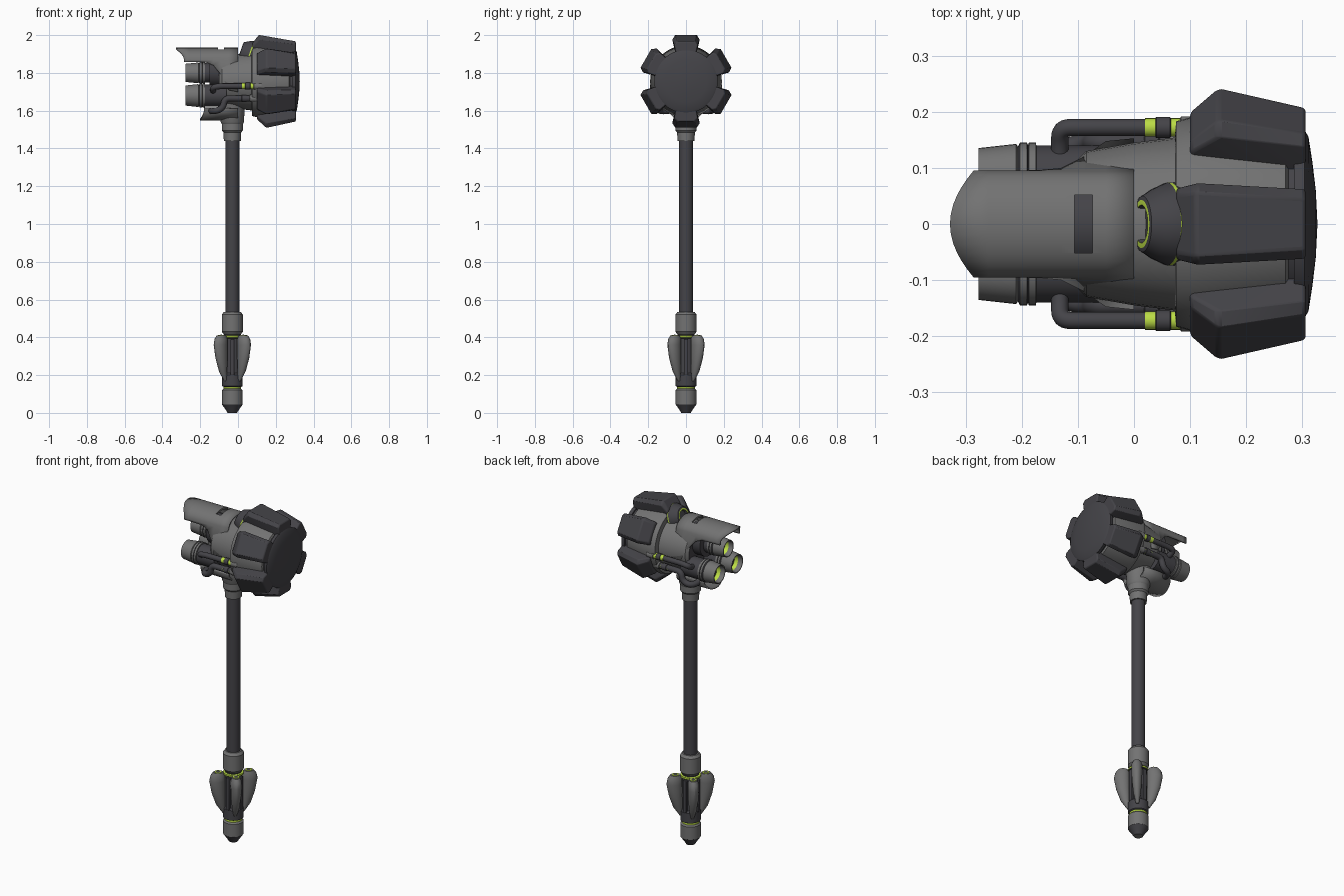
import bpy, bmesh, math
from mathutils import Vector, Matrix

if "Cube" in bpy.data.objects:
    bpy.data.objects.remove(bpy.data.objects["Cube"])


def material(name, rgb):
    m = bpy.data.materials.new(name)
    m.diffuse_color = (*rgb, 1)
    m.use_nodes = True
    m.node_tree.nodes["Principled BSDF"].inputs["Base Color"].default_value = m.diffuse_color
    return m


GRAY = material("steel gray", (0.17, 0.17, 0.17))
DARK = material("charcoal", (0.058, 0.057, 0.065))
LIME = material("lime glow", (0.50, 0.72, 0.06))
MATS = [GRAY, DARK, LIME]
G, D, L = 0, 1, 2
HX, AZ = -0.03, 1.755          # handle axis x, head axis z


def finish(name, bm, bevel=0, mat=None):
    bmesh.ops.recalc_face_normals(bm, faces=bm.faces)
    me = bpy.data.meshes.new(name)
    bm.to_mesh(me)
    bm.free()
    ob = bpy.data.objects.new(name, me)
    bpy.context.collection.objects.link(ob)
    for m in ([mat] if mat else MATS):
        me.materials.append(m)
    if bevel:
        b = ob.modifiers.new("Bevel", 'BEVEL')
        b.width, b.segments = bevel, 2
        b.limit_method, b.angle_limit = 'ANGLE', math.radians(20)
    return ob


def lathe(name, prof, origin, axis=(0, 0, 1), seg=32):
    """Revolve (t, radius, colour of the band after it) around an axis."""
    bm = bmesh.new()
    M = Matrix.Translation(origin) @ Vector(axis).to_track_quat('Z', 'Y').to_matrix().to_4x4()
    rings = []
    for t, r, _ in prof:
        n = seg if r > 1e-5 else 1
        rings.append([bm.verts.new(M @ Vector((r * math.cos(2 * math.pi * i / seg),
                                               r * math.sin(2 * math.pi * i / seg), t))) for i in range(n)])
    for (a, b, p) in zip(rings, rings[1:], prof):
        for i in range(seg):
            j = (i + 1) % seg
            vs = [a[i % len(a)], a[j % len(a)], b[j % len(b)], b[i % len(b)]]
            f = bm.faces.new(list(dict.fromkeys(vs)))
            f.material_index = p[2]
    return finish(name, bm)


def hull(name, pts, bevel, mat, M):
    bm = bmesh.new()
    for p in pts:
        bm.verts.new(M @ Vector(p))
    bmesh.ops.convex_hull(bm, input=bm.verts)
    bmesh.ops.dissolve_limit(bm, angle_limit=0.02, verts=bm.verts, edges=bm.edges)
    return finish(name, bm, bevel, mat)


# ---- handle ----
base = (HX, 0, 0)
lathe("pommel", [(0, 0, G), (0, .025, D), (.012, .032, D), (.045, .055, G), (.12, .055, G), (.128, .047, L),
                 (.138, .047, D), (.142, .055, D), (.20, .055, D), (.21, .045, D)], base)
lathe("grip_core", [(.2, .045, D), (.395, .045, D), (.398, .055, L), (.408, .055, L), (.41, .045, D), (.43, .045, G)], base)
lathe("grip_collar", [(.415, 0, G), (.415, .045, G), (.43, .056, G), (.52, .056, G), (.535, .045, G), (.535, 0, G)], base)
lathe("shaft", [(.5, .037, D), (1.48, .037, D)], base)
lathe("neck", [(1.44, 0, G), (1.44, .045, G), (1.485, .047, G), (1.495, .056, G), (1.53, .056, G), (1.54, .062, G),
               (1.60, .064, G), (1.66, .075, G)], base)

# Four grip pods on the diagonals; rows are z, inner radius, outer radius, half width
pod = [(.17, .045, .06, .008), (.22, .045, .094, .019), (.29, .045, .118, .027), (.36, .045, .131, .030),
       (.39, .045, .125, .029), (.41, .055, .110, .022)]
for k in range(4):
    a = math.radians(45 + 90 * k)
    R = Matrix.Translation(base) @ Matrix.Rotation(a, 4, 'Z')
    bm = bmesh.new()
    rows = []
    for z, r0, r1, w in pod:
        c, h = (r0 + r1) / 2, (r1 - r0) / 2
        rows.append([bm.verts.new(R @ Vector((c + h * math.cos(i * math.pi / 8), w * math.sin(i * math.pi / 8), z)))
                     for i in range(16)])
    for p, q in zip(rows, rows[1:]):
        for i in range(16):
            bm.faces.new((p[i], p[(i + 1) % 16], q[(i + 1) % 16], q[i]))
    bm.faces.new(rows[0])
    bm.faces.new(rows[-1])
    finish(f"grip_pod_{k}", bm, 0, GRAY)
    top = R @ Vector((.083, 0, .408))
    lathe(f"pod_light_{k}", [(0, .018, L), (.005, .018, L), (.005, .011, D), (.006, 0, D)], top, seg=16)
    # dark rib between pods
    Rr = Matrix.Translation(base) @ Matrix.Rotation(a + math.pi / 4, 4, 'Z')
    hull(f"grip_rib_{k}", [(x, y, z) for x in (.03, .056) for y in (-.011, .011) for z in (.2, .39)], .003, DARK, Rr)

# ---- hammer head ----
X = (1, 0, 0)
mid = (0, 0, AZ)
lathe("head_body", [(-.10, 0, D), (-.10, .115, G), (-.085, .13, G), (.0, .145, G), (.08, .155, G)], mid, X)
lathe("head_drum", [(.07, .12, G), (.075, .183, G), (.10, .19, G), (.27, .165, G), (.275, .155, D), (.295, .155, D)], mid, X, 48)
lathe("striking_face", [(.285, 0, D), (.285, .165, D), (.304, .168, D), (.311, .155, D), (.318, .11, D),
                        (.324, .06, D), (.327, 0, D)], mid, X, 48)
for k in range(6):
    x0, x1 = (.075, .11) if k == 0 else (.10, .15)
    half = [(x0, .05, .14), (.306, .05, .125), (x0, .064, .185), (x1, .073, .222), (.306, .062, .195),
            (x0, .052, .20), (x1, .058, .246), (.306, .046, .212)]
    M = Matrix.Translation(mid) @ Matrix.Rotation(math.radians(60 * k), 4, 'X')
    hull(f"head_block_{k}", [(x, s * y, z) for x, y, z in half for s in (1, -1)], .006, DARK, M)

# Round port behind the top block
lathe("top_port", [(-.10, .072, D), (-.053, .074, L), (-.047, .074, D), (-.02, .062, D), (0, .05, D), (.002, .043, L),
                   (.002, .034, D), (-.01, .03, D), (-.01, 0, D)], (.015, 0, 1.915), (-.94, 0, .33))


def shell(name, cols, zc, r, up, cut, a_max=90):
    """Curved plate: columns of x, lower edge z, half width of lower edge; cut sweeps the rear edge."""
    bm = bmesh.new()
    rows = []
    N = 16
    for n, (x, zl, w) in enumerate(cols):
        arc = []
        for i in range(N + 1):
            a = math.radians(-a_max + 2 * a_max * i / N)
            y, z = r * math.sin(a), zc + up * r * math.cos(a)
            arc.append((x + (cut * (y / r) ** 2 if n == 0 else 0), y, z))
        e0, e1 = arc[0], arc[-1]
        pts = [(e0[0], -w, zl)] + arc + [(e1[0], w, zl)]
        rows.append([bm.verts.new(p) for p in pts])
    for p, q in zip(rows, rows[1:]):
        for i in range(len(p) - 1):
            bm.faces.new((p[i], p[i + 1], q[i + 1], q[i]))
    ob = finish(name, bm, 0, GRAY)
    s = ob.modifiers.new("Solidify", 'SOLIDIFY')
    s.thickness, s.offset = .01, 0
    return ob


top = shell("top_shell", [(-.328, 1.858, .09), (-.26, 1.858, .09), (-.17, 1.856, .091), (-.13, 1.84, .095),
                          (-.09, 1.79, .115), (-.05, 1.71, .143), (.0, 1.70, .148)], 1.868, .09, .67, .042)
shell("bottom_shell", [(-.20, 1.615, .088), (-.08, 1.615, .088), (.0, 1.61, .085)], 1.605, .086, -.6, .02)

# Vent slot through the top shell
bm = bmesh.new()
bmesh.ops.create_cube(bm, size=1, matrix=Matrix.Translation((-.09, 0, 1.925)) @ Matrix.Diagonal((.032, .104, .08, 1)))
cutter = finish("slot_cutter", bm, 0, GRAY)
cutter.hide_render = True
cutter.hide_set(True)
b = top.modifiers.new("Slot", 'BOOLEAN')
b.operation, b.object = 'DIFFERENCE', cutter
lathe("slot_backing", [(-.15, 0, D), (-.15, .085, D), (-.05, .085, D), (-.05, 0, D)], (0, 0, 1.81), X)

# ---- thrusters ----
for n, (y, z, r) in enumerate([(0, 1.80, .056), (.082, 1.68, .062), (-.082, 1.68, .062)]):
    lathe(f"thruster_{n}", [(-.22, .0, D), (-.225, r * .30, L), (-.228, r * .52, D), (-.228, r * .68, L),
                            (-.25, r * .72, G), (-.277, r * .78, G), (-.277, r * .86, G), (-.21, r * .98, G),
                            (-.207, r * .9, D), (-.203, r * 1.02, G), (-.191, r * 1.02, D), (-.189, r * .95, D),
                            (-.187, r * 1.02, G), (-.175, r * 1.02, G), (-.174, r * .93, D), (-.06, r * .93, D),
                            (-.06, 0, D)], (0, y, z), X)


# ---- side pipes ----
def pipe(name, pts, r):
    cu = bpy.data.curves.new(name, 'CURVE')
    cu.dimensions = '3D'
    cu.bevel_depth, cu.bevel_resolution, cu.resolution_u = r, 4, 6
    sp = cu.splines.new('NURBS')
    sp.points.add(len(pts) - 1)
    for p, c in zip(sp.points, pts):
        p.co = (*c, 1)
    sp.order_u, sp.use_endpoint_u = 3, True
    cu.materials.append(DARK)
    bpy.context.collection.objects.link(bpy.data.objects.new(name, cu))


for s, side in ((1, "back"), (-1, "front")):
    pipe(f"upper_pipe_{side}", [(-.132, s * .11, 1.70), (-.132, s * .14, 1.705), (-.132, s * .172, 1.725),
                                (-.09, s * .172, 1.73), (-.05, s * .172, 1.73), (.08, s * .172, 1.73)], .0155)
    pipe(f"lower_pipe_{side}", [(-.14, s * .09, 1.60), (-.135, s * .135, 1.595), (-.08, s * .145, 1.61),
                                (-.07, s * .145, 1.665), (-.02, s * .145, 1.665), (.08, s * .145, 1.665)], .017)
    for nm, y, z, dx in (("upper", .172, 1.73, 0), ("lower", .145, 1.665, -.02)):
        lathe(f"{nm}_coupling_{side}", [(.02, .012, L), (.02, .0165, L), (.038, .0165, D), (.04, .019, D), (.064, .019, D),
                                        (.066, .0165, L), (.082, .0165, G), (.084, .02, G), (.125, .02, G)],
              (dx, s * y, z), X, 20)

# Smooth shading with sharp edges kept
bpy.ops.object.select_all(action='DESELECT')
for ob in bpy.data.objects:
    if ob.type == 'MESH' and ob is not cutter:
        ob.select_set(True)
        bpy.context.view_layer.objects.active = ob
bpy.ops.object.shade_smooth_by_angle(angle=math.radians(30))
